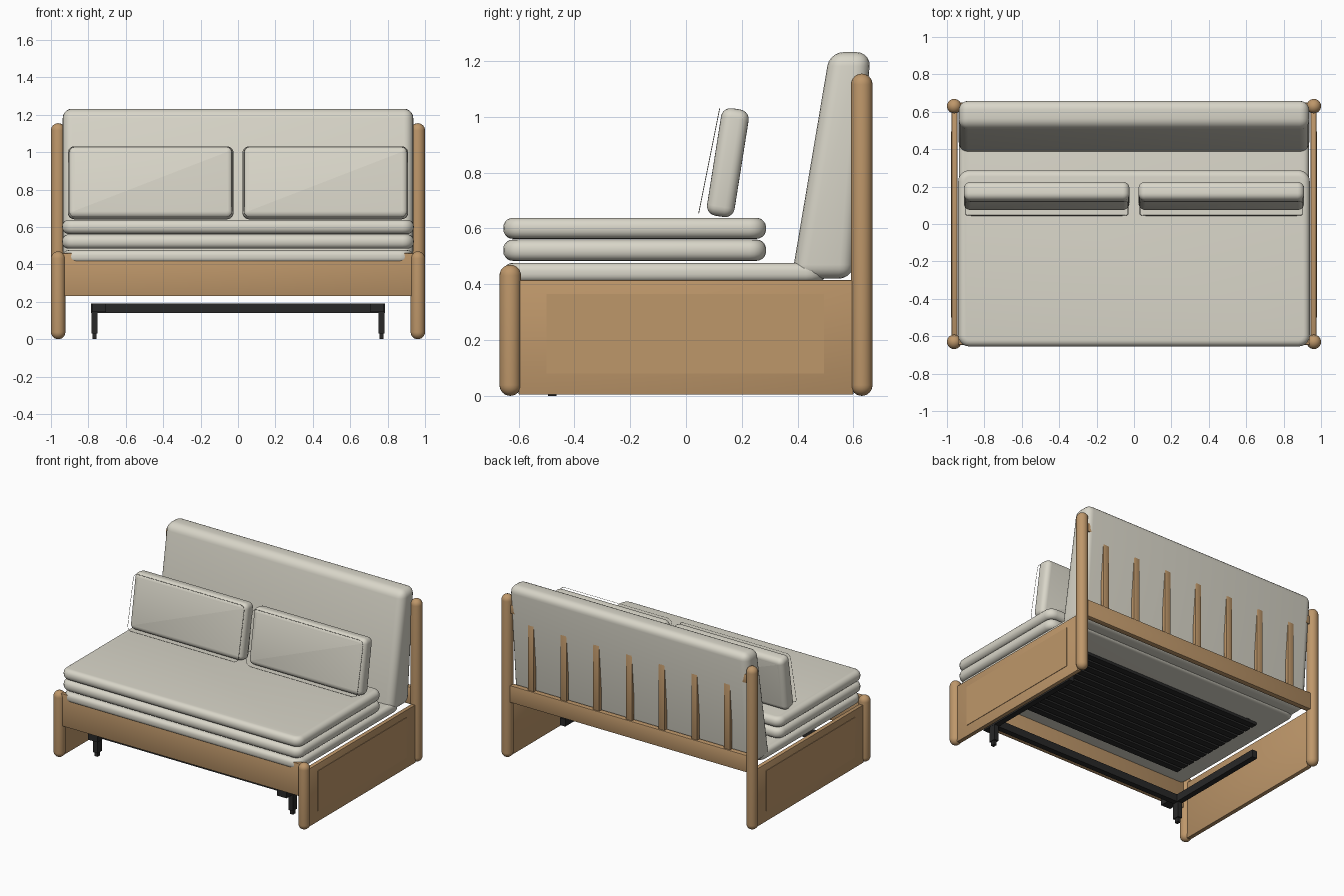
import bpy, bmesh, math
from mathutils import Matrix, Vector

if "Cube" in bpy.data.objects:
    bpy.data.objects.remove(bpy.data.objects["Cube"])


def material(name, srgb):
    m = bpy.data.materials.new(name)
    lin = [((c / 255 + 0.055) / 1.055) ** 2.4 for c in srgb]
    m.diffuse_color = (*lin, 1)
    m.use_nodes = True
    m.node_tree.nodes["Principled BSDF"].inputs["Base Color"].default_value = m.diffuse_color
    return m


WOOD = material("oak wood", (190, 151, 106))
FABRIC = material("cream fabric", (217, 214, 201))
METAL = material("black metal", (40, 40, 40))


def finish(name, bm, mat, smooth=True):
    bmesh.ops.recalc_face_normals(bm, faces=bm.faces)
    me = bpy.data.meshes.new(name)
    bm.to_mesh(me)
    bm.free()
    ob = bpy.data.objects.new(name, me)
    bpy.context.collection.objects.link(ob)
    me.materials.append(mat)
    if smooth:
        bpy.ops.object.select_all(action='DESELECT')
        ob.select_set(True)
        bpy.context.view_layer.objects.active = ob
        bpy.ops.object.shade_smooth_by_angle(angle=math.radians(40))
    return ob


def add_box(bm, x, y, z):
    c = [(a[0] + a[1]) / 2 for a in (x, y, z)]
    s = [a[1] - a[0] for a in (x, y, z)]
    mat = Matrix.Translation(c) @ Matrix.Diagonal((*s, 1))
    return bmesh.ops.create_cube(bm, size=1, matrix=mat)


def box(name, x, y, z, mat, bevel=0.0):
    bm = bmesh.new()
    add_box(bm, x, y, z)
    if bevel:
        bmesh.ops.bevel(bm, geom=bm.edges[:], offset=bevel, segments=2,
                        profile=0.5, affect='EDGES')
    return finish(name, bm, mat, bevel > 0)


def cushion(name, x, y, z, axis, corner, edge):
    """Slab thin along one axis: round its outline, then its rims."""
    bm = bmesh.new()
    add_box(bm, x, y, z)
    along = [e for e in bm.edges
             if abs((e.verts[0].co - e.verts[1].co).normalized()[axis]) > 0.9]
    bmesh.ops.bevel(bm, geom=along, offset=corner, segments=5, profile=0.5, affect='EDGES')
    bm.normal_update()
    rims = [e for e in bm.edges
            if any(abs(f.normal[axis]) > 0.9 for f in e.link_faces)]
    bmesh.ops.bevel(bm, geom=rims, offset=edge, segments=5, profile=0.5, affect='EDGES')
    return finish(name, bm, FABRIC)


def post(name, x, y, top, r=0.0385):
    """Turned post with rounded ends, revolved from a profile."""
    bm = bmesh.new()
    arc = [math.radians(15 * i) for i in range(7)]
    prof = [(r * math.sin(a), r * (1 - math.cos(a))) for a in arc]
    prof += [(r * math.cos(a), top - r + r * math.sin(a)) for a in arc]
    vs = [bm.verts.new((x + px, y, pz)) for px, pz in prof]
    es = [bm.edges.new(p) for p in zip(vs, vs[1:])]
    bmesh.ops.spin(bm, geom=vs + es, cent=(x, y, 0), axis=(0, 0, 1),
                   angle=math.tau, steps=24)
    bmesh.ops.remove_doubles(bm, verts=bm.verts, dist=1e-4)
    return finish(name, bm, WOOD)


def span(a, b, side):
    return sorted((a * side, b * side))


# Wooden ends: posts, panels and raised panel fields
for side, tag in ((-1, "left"), (1, "right")):
    post(f"front_post_{tag}", side * 0.9615, -0.63, 0.47)
    post(f"back_post_{tag}", side * 0.9615, 0.63, 1.155)
    box(f"side_panel_{tag}", span(0.945, 0.975, side), (-0.6, 0.6), (0.004, 0.415), WOOD, 0.003)
    box(f"panel_field_{tag}", span(0.974, 0.978, side), (-0.5, 0.495), (0.08, 0.365), WOOD)

# Rails and back slats
box("front_rail", (-0.94, 0.94), (-0.646, -0.612), (0.23, 0.46), WOOD, 0.003)
box("back_rail", (-0.94, 0.94), (0.612, 0.65), (0.40, 0.52), WOOD, 0.003)
box("top_rail", (-0.95, 0.95), (0.605, 0.645), (1.03, 1.09), WOOD, 0.003)
for i in range(-3, 4):
    box(f"back_slat_{i + 4}", (i * 0.257 - 0.024, i * 0.257 + 0.024),
        (0.615, 0.642), (0.5, 1.04), WOOD, 0.003)

# Stacked mattress layers
cushion("base_mattress", (-0.935, 0.935), (-0.652, 0.5), (0.408, 0.476), 2, 0.07, 0.028)
cushion("middle_mattress", (-0.94, 0.94), (-0.655, 0.287), (0.484, 0.56), 2, 0.06, 0.034)
cushion("top_mattress", (-0.94, 0.94), (-0.655, 0.287), (0.563, 0.638), 2, 0.06, 0.034)

# Wedge-shaped back cushion
bm = bmesh.new()
profile = [(0.378, 0.42), (0.515, 1.232), (0.662, 1.232), (0.597, 0.42)]
face = bm.faces.new([bm.verts.new((-0.937, y, z)) for y, z in profile])
ext = bmesh.ops.extrude_face_region(bm, geom=[face])
bmesh.ops.translate(bm, vec=(1.874, 0, 0),
                    verts=[g for g in ext["geom"] if isinstance(g, bmesh.types.BMVert)])
bmesh.ops.recalc_face_normals(bm, faces=bm.faces)
bmesh.ops.bevel(bm, geom=bm.edges[:], offset=0.05, segments=5, profile=0.5, affect='EDGES')
finish("back_cushion", bm, FABRIC)

# Tilted pillows, each with a thin piping loop in front
for side, tag in ((-1, "left"), (1, "right")):
    p = cushion(f"pillow_{tag}", (-0.443, 0.443), (-0.05, 0.05), (-0.195, 0.195), 1, 0.035, 0.035)
    p.location = (side * 0.467, 0.15, 0.836)
    p.rotation_euler.x = math.radians(-9)

    cu = bpy.data.curves.new(f"piping_{tag}", 'CURVE')
    cu.dimensions = '3D'
    cu.bevel_depth = 0.0015
    cu.bevel_resolution = 0
    sp = cu.splines.new('POLY')
    pts = []
    for k, (cx, cz) in enumerate(((1, 1), (-1, 1), (-1, -1), (1, -1))):
        for j in range(4):
            a = math.radians(90 * k + 30 * j)
            pts.append((cx * 0.405 + 0.03 * math.cos(a), 0,
                        cz * 0.161 + 0.03 * math.sin(a)))
    sp.points.add(len(pts) - 1)
    for q, co in zip(sp.points, pts):
        q.co = (*co, 1)
    sp.use_cyclic_u = True
    cu.materials.append(FABRIC)
    loop = bpy.data.objects.new(f"piping_{tag}", cu)
    loop.location = (side * 0.467, 0.083, 0.842)
    loop.rotation_euler.x = math.radians(-11.3)
    bpy.context.collection.objects.link(loop)

# Slatted bed base under the mattress
bm = bmesh.new()
for i in range(13):
    y = -0.5 + i * 0.062
    add_box(bm, (-0.78, 0.78), (y, y + 0.045), (0.385, 0.405))
for side in (-1, 1):
    add_box(bm, span(0.70, 0.73, side), (-0.5, 0.29), (0.403, 0.411))
finish("bed_slats", bm, METAL, False)

# Lower pull-out frame with front feet
bm = bmesh.new()
add_box(bm, (-0.785, 0.785), (-0.5, -0.46), (0.14, 0.192))
for side in (-1, 1):
    add_box(bm, span(0.745, 0.785, side), (-0.48, 0.29), (0.14, 0.192))
    add_box(bm, span(0.705, 0.78, side), (-0.57, -0.49), (0.145, 0.19))
    add_box(bm, span(0.75, 0.784, side), (-0.505, -0.455), (0.03, 0.15))
    add_box(bm, span(0.757, 0.779, side), (-0.495, -0.465), (0, 0.04))
finish("pull_out_frame", bm, METAL, False)
